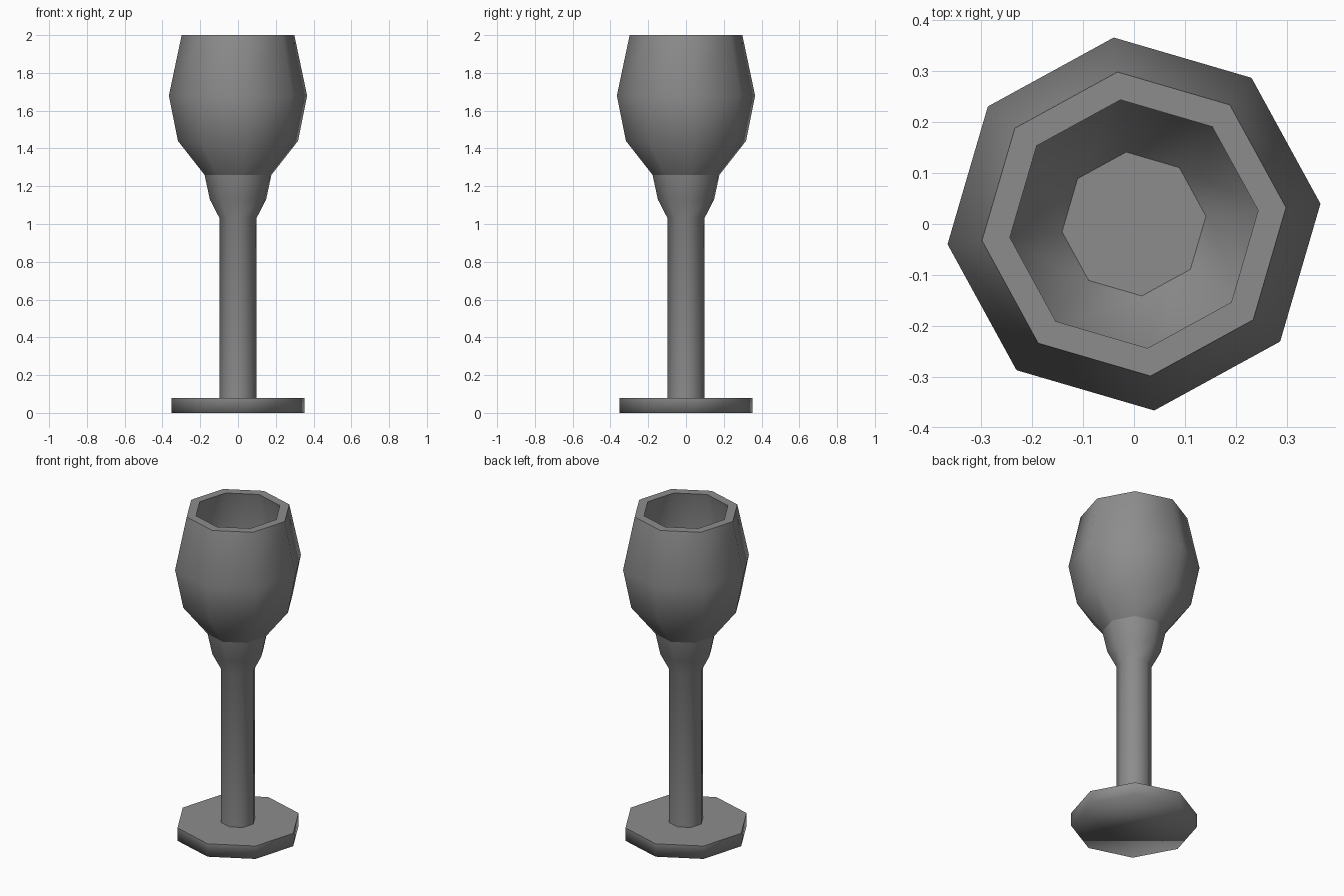
import bpy, bmesh
from math import cos, sin, pi, radians

if "Cube" in bpy.data.objects:
    bpy.data.objects.remove(bpy.data.objects["Cube"])

SIDES = 8
TURN = radians(6.2)

dark_grey = bpy.data.materials.new("dark_grey")
dark_grey.diffuse_color = (0.265, 0.265, 0.265, 1)
dark_grey.use_nodes = True
dark_grey.node_tree.nodes["Principled BSDF"].inputs["Base Color"].default_value = dark_grey.diffuse_color


def ring(bm, r, z):
    return [bm.verts.new((r * cos(TURN + 2 * pi * i / SIDES),
                          r * sin(TURN + 2 * pi * i / SIDES), z)) for i in range(SIDES)]


def lathe(name, profile, bottom=True, top=True, smooth=48, sharp_top=False):
    """Octagonal turned part with optional end caps."""
    bm = bmesh.new()
    rings = [ring(bm, r, z) for r, z in profile]
    for a, b in zip(rings, rings[1:]):
        for i in range(SIDES):
            j = (i + 1) % SIDES
            bm.faces.new((a[i], a[j], b[j], b[i]))
    if bottom:
        bm.faces.new(rings[0][::-1])
    if top:
        cap = bm.faces.new(rings[-1])
        if sharp_top:
            for e in cap.edges:
                e.smooth = False
    mesh = bpy.data.meshes.new(name)
    bm.to_mesh(mesh)
    bm.free()
    mesh.materials.append(dark_grey)
    obj = bpy.data.objects.new(name, mesh)
    bpy.context.collection.objects.link(obj)
    bpy.ops.object.select_all(action='DESELECT')
    obj.select_set(True)
    bpy.context.view_layer.objects.active = obj
    bpy.ops.object.shade_smooth_by_angle(angle=radians(smooth), keep_sharp_edges=True)
    return obj


# Foot: flat octagonal disc, softly shaded from side to underside, crisp top
lathe("foot", [(0.354, 0.0), (0.354, 0.08)], smooth=100, sharp_top=True)

# Stem flaring into a collar under the bowl
lathe("stem", [(0.098, 0.08), (0.098, 1.03), (0.15, 1.13), (0.178, 1.26)],
      bottom=False, top=False)

# Bowl: outer wall, flat rim, inner wall and floor
lathe("bowl", [(0.178, 1.26), (0.32, 1.44), (0.368, 1.68), (0.30, 2.0),
               (0.245, 2.0), (0.31, 1.68), (0.265, 1.47), (0.142, 1.31)],
      bottom=False)
